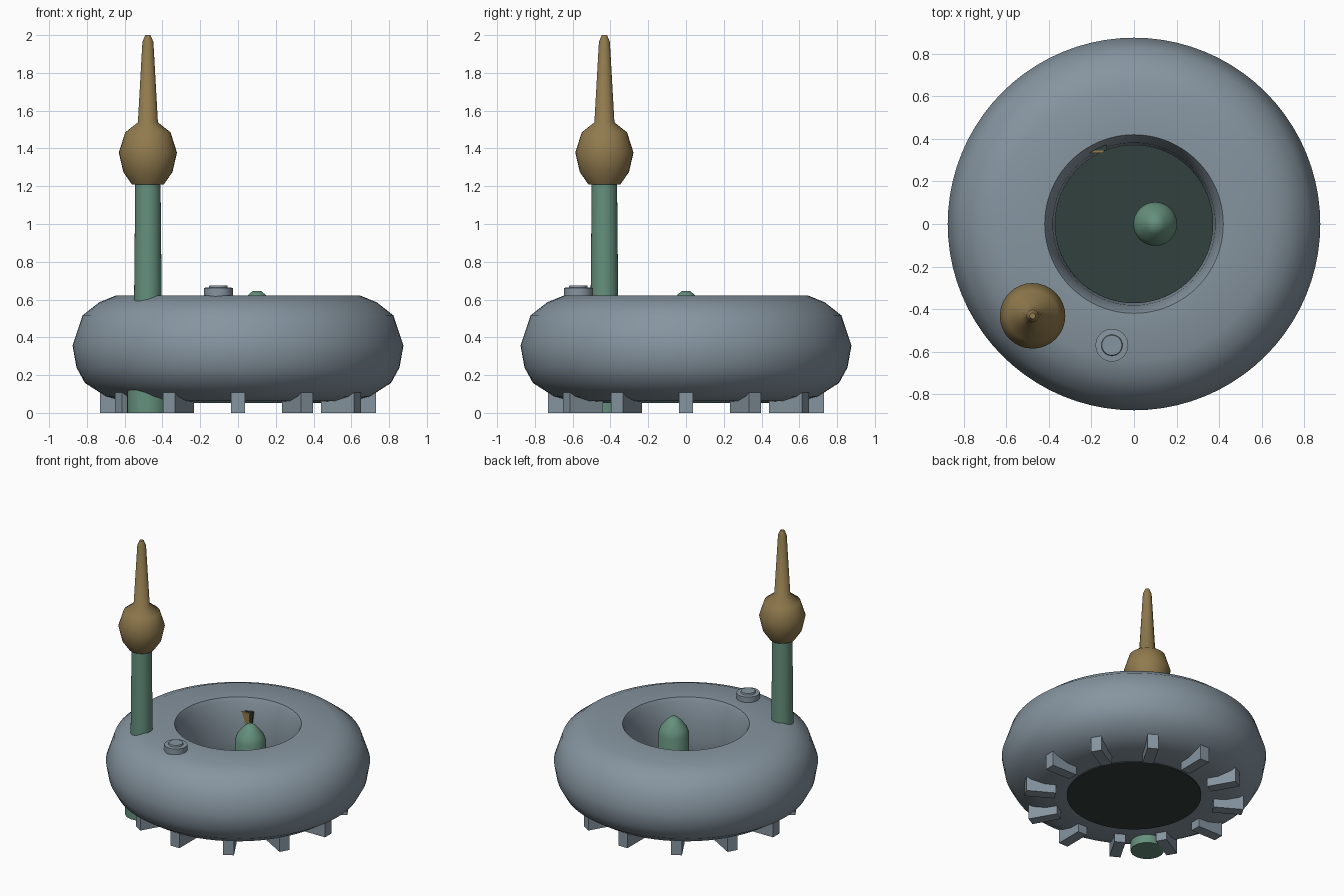
import bpy
import bmesh
from math import radians
from mathutils import Matrix, Vector

cube = bpy.data.objects.get("Cube")
if cube:
    bpy.data.objects.remove(cube, do_unlink=True)


def make_material(name, rgb):
    mat = bpy.data.materials.new(name)
    mat.use_nodes = True
    color = (*rgb, 1)
    mat.diffuse_color = color
    mat.node_tree.nodes["Principled BSDF"].inputs["Base Color"].default_value = color
    return mat


steel = make_material("blue_grey", (0.24, 0.30, 0.35))
green = make_material("sage_green", (0.13, 0.28, 0.205))
gold = make_material("antique_gold", (0.28, 0.195, 0.075))
dark = make_material("dark_green", (0.032, 0.053, 0.048))


def finish(bm, name, mat, smooth_angle=None):
    bmesh.ops.recalc_face_normals(bm, faces=bm.faces)
    mesh = bpy.data.meshes.new(name)
    bm.to_mesh(mesh)
    bm.free()
    mesh.materials.append(mat)
    obj = bpy.data.objects.new(name, mesh)
    bpy.context.collection.objects.link(obj)
    if smooth_angle:
        bpy.ops.object.select_all(action='DESELECT')
        obj.select_set(True)
        bpy.context.view_layer.objects.active = obj
        bpy.ops.object.shade_smooth_by_angle(angle=radians(smooth_angle))
    return obj


def lathe(name, profile, mat, center=(0, 0), sides=32, ring=False, angle=35):
    """Revolve (radius, height) points; a ring closes on itself, a solid on the axis."""
    if not ring:
        profile = [(0, profile[0][1])] + profile + [(0, profile[-1][1])]
    bm = bmesh.new()
    verts = [bm.verts.new((r, 0, z)) for r, z in profile]
    edges = [bm.edges.new(pair) for pair in zip(verts, verts[1:])]
    if ring:
        edges.append(bm.edges.new((verts[-1], verts[0])))
    bmesh.ops.spin(bm, geom=verts + edges, cent=(0, 0, 0), axis=(0, 0, 1),
                   angle=radians(360), steps=sides)
    bmesh.ops.remove_doubles(bm, verts=bm.verts, dist=0.0005)
    bmesh.ops.translate(bm, verts=bm.verts, vec=(*center, 0))
    return finish(bm, name, mat, angle)


def box(name, low, high, mat, turn=0):
    low, high = Vector(low), Vector(high)
    bm = bmesh.new()
    bmesh.ops.create_cube(bm, size=1)
    bmesh.ops.scale(bm, verts=bm.verts, vec=high - low)
    bmesh.ops.translate(bm, verts=bm.verts, vec=(low + high) / 2)
    bmesh.ops.rotate(bm, verts=bm.verts, matrix=Matrix.Rotation(radians(turn), 3, 'Z'))
    return finish(bm, name, mat)


# Ring-shaped body with a central well
lathe("ring_body", [
    (0.42, 0.622), (0.645, 0.622), (0.735, 0.585), (0.822, 0.517), (0.876, 0.357),
    (0.855, 0.24), (0.81, 0.158), (0.70, 0.088), (0.61, 0.062), (0.44, 0.06),
    (0.39, 0.16), (0.37, 0.32), (0.382, 0.47), (0.405, 0.59)],
    steel, sides=80, ring=True)
lathe("well_floor", [(0.445, 0.052), (0.445, 0.07)], dark, sides=64)

# Twelve radial feet
for i in range(12):
    box(f"foot_{i + 1}", (0.53, -0.037, 0), (0.73, 0.037, 0.11), steel, turn=i * 30)

# Mast, its lower socket and the gold spire
mast = (-0.477, -0.432)
lathe("mast_socket", [(0.11, 0), (0.11, 0.2)], green, mast)
lathe("mast", [(0.074, 0.2), (0.073, 0.6), (0.067, 1.22)], green, mast)
lathe("spire", [(0.085, 1.21), (0.13, 1.275), (0.154, 1.378), (0.12, 1.485),
                (0.053, 1.538), (0.029, 1.965), (0.014, 2.0)], gold, mast, angle=50)

# Stepped cap on the rim
lathe("rim_cap", [(0.077, 0.60), (0.077, 0.662), (0.05, 0.664), (0.047, 0.675)],
      steel, (-0.104, -0.57))

# Domed column standing in the well
lathe("well_column", [(0.103, 0.06), (0.103, 0.53), (0.088, 0.574),
                      (0.046, 0.625), (0.021, 0.646)], green, (0.10, 0), angle=45)

# Small fitting on the well wall
box("wall_fitting", (-0.20, 0.345, 0.43), (-0.13, 0.385, 0.535), dark)
box("fitting_plate", (-0.22, 0.335, 0.35), (-0.14, 0.345, 0.53), gold)
